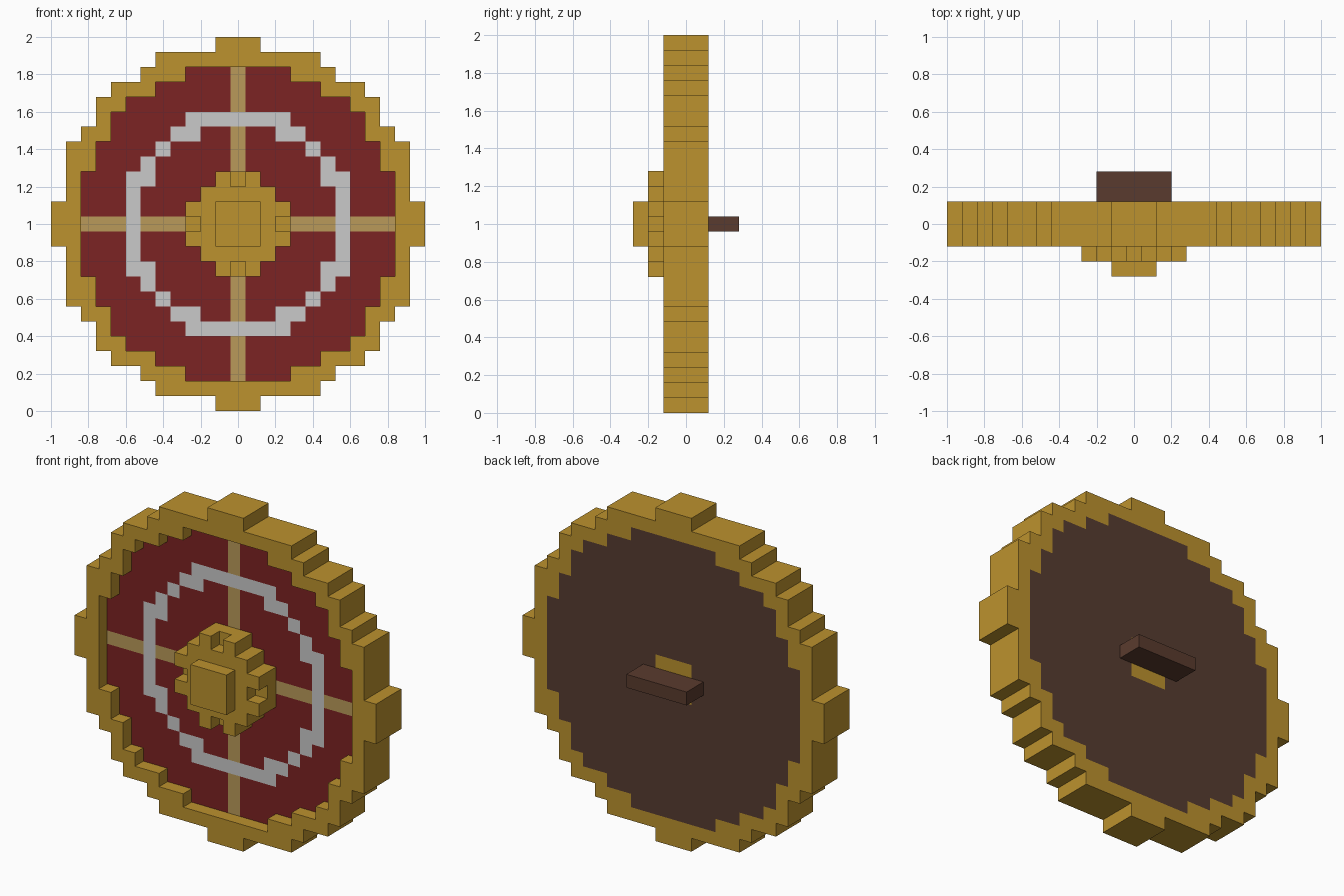
import bpy, bmesh

if "Cube" in bpy.data.objects:
    bpy.data.objects.remove(bpy.data.objects["Cube"])

U = 0.08   # one block; the shield is 25 x 25 blocks
N = 12


def material(name, r, g, b):
    lin = [((c / 255 + 0.055) / 1.055) ** 2.4 for c in (r, g, b)]
    m = bpy.data.materials.new(name)
    m.diffuse_color = (*lin, 1)
    m.use_nodes = True
    m.node_tree.nodes["Principled BSDF"].inputs["Base Color"].default_value = m.diffuse_color
    return m


gold = material("gold", 188, 146, 46)
red = material("dark red", 124, 35, 35)
grey = material("light grey", 202, 202, 202)
tan = material("tan", 186, 154, 90)
brown = material("wood brown", 86, 60, 48)
grip_brown = material("grip brown", 90, 59, 46)


def blocks(name, inside, y0, y1, mats, front=None, back=None):
    """Slab of blocks from y0 to y1, outer faces only; front/back pick a material per block."""
    rng = range(-N, N + 1)
    cells = {(i, j) for i in rng for j in rng if inside(i, j)}
    bm = bmesh.new()

    def quad(pts, idx):
        f = bm.faces.new([bm.verts.new(p) for p in pts])
        f.material_index = idx

    for i, j in sorted(cells):
        x0, x1 = (i - 0.5) * U, (i + 0.5) * U
        z0, z1 = 1 + (j - 0.5) * U, 1 + (j + 0.5) * U
        quad([(x0, y0, z0), (x1, y0, z0), (x1, y0, z1), (x0, y0, z1)], front(i, j) if front else 0)
        quad([(x0, y1, z0), (x0, y1, z1), (x1, y1, z1), (x1, y1, z0)], back(i, j) if back else 0)
        sides = {(1, 0): ((x1, z0), (x1, z1)), (-1, 0): ((x0, z1), (x0, z0)),
                 (0, 1): ((x1, z1), (x0, z1)), (0, -1): ((x0, z0), (x1, z0))}
        for (di, dj), (a, b) in sides.items():
            if (i + di, j + dj) not in cells:
                quad([(a[0], y0, a[1]), (a[0], y1, a[1]), (b[0], y1, b[1]), (b[0], y0, b[1])], 0)
    bmesh.ops.remove_doubles(bm, verts=bm.verts, dist=1e-4)
    me = bpy.data.meshes.new(name)
    bm.to_mesh(me)
    bm.free()
    for m in mats:
        me.materials.append(m)
    ob = bpy.data.objects.new(name, me)
    bpy.context.collection.objects.link(ob)
    return ob


def r2(i, j):
    return i * i + j * j


def square(n):
    return lambda i, j: max(abs(i), abs(j)) <= n


# painted face: grey ring over tan cross over red
def face_paint(i, j):
    if 42 <= r2(i, j) <= 60:
        return 1
    return 2 if i == 0 or j == 0 else 0


# raised rim
blocks("rim", lambda i, j: 114 < r2(i, j) < 147, -0.12, 0.12, [gold])

# recessed board: painted front, wooden back with gold centre plate
blocks("board", lambda i, j: r2(i, j) <= 114, -0.04, 0.12,
       [red, grey, tan, brown, gold], face_paint,
       lambda i, j: 4 if square(1)(i, j) else 3)

# stepped centre boss: base, studded middle, square cap
blocks("boss_base", lambda i, j: r2(i, j) <= 10, -0.12, -0.04, [gold])
blocks("boss_middle", lambda i, j: square(2)(i, j) or r2(i, j) == 10, -0.20, -0.12, [gold])
blocks("boss_cap", square(1), -0.28, -0.20, [gold])

# hand grip on the back
blocks("grip", lambda i, j: j == 0 and abs(i) <= 2, 0.12, 0.28, [grip_brown])
